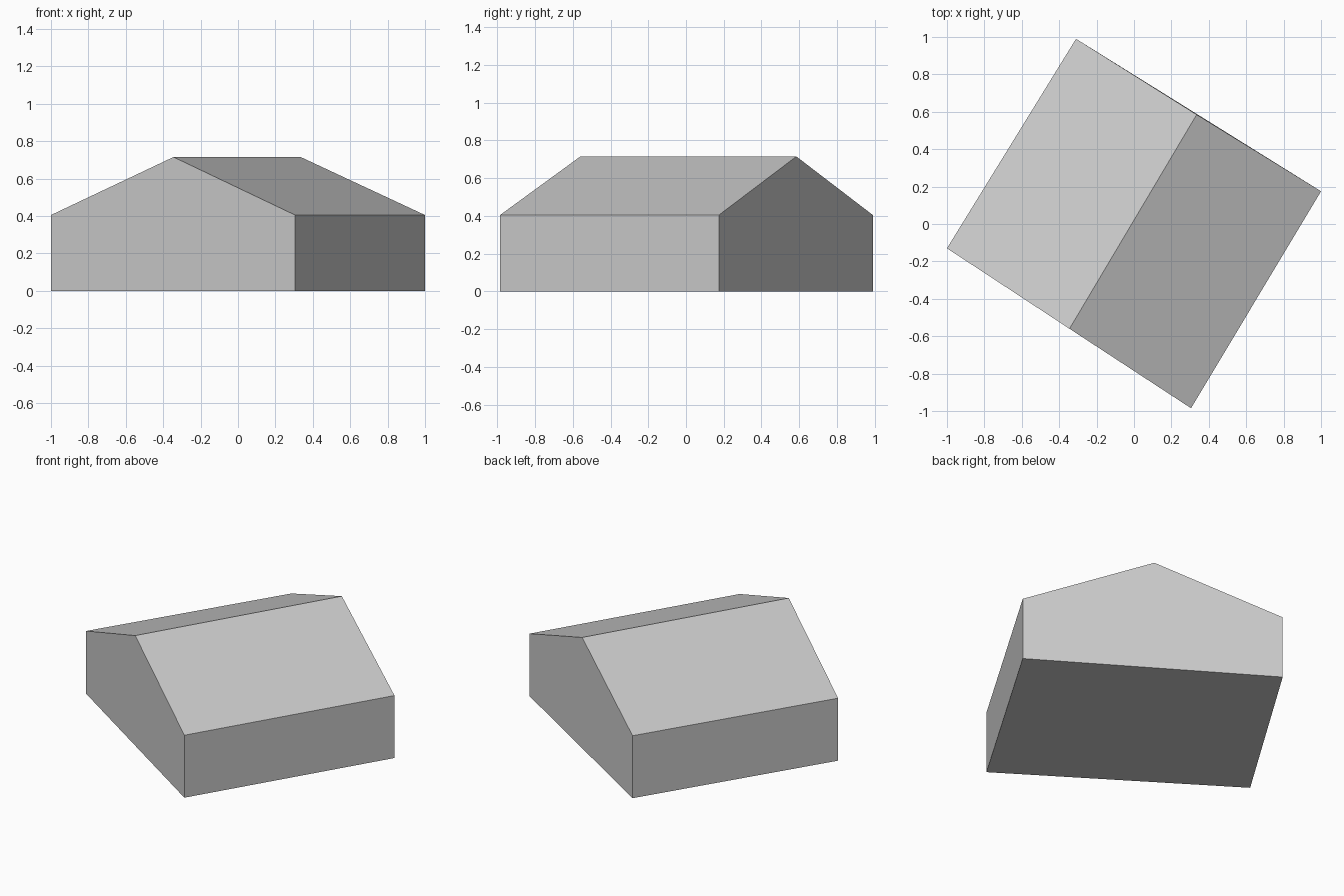
import bpy
import bmesh
from mathutils import Vector

# Remove the default cube
cube = bpy.data.objects.get("Cube")
if cube:
    bpy.data.objects.remove(cube, do_unlink=True)

EAVE, RIDGE = 0.405, 0.715

# Single plain grey finish
grey = bpy.data.materials.new("plain_grey")
grey.use_nodes = True
colour = (0.6, 0.6, 0.6, 1.0)
grey.diffuse_color = colour
grey.node_tree.nodes["Principled BSDF"].inputs["Base Color"].default_value = colour


def gable(left, right, peak):
    """Five-point end wall: two base corners, two eaves and the peak."""
    return [Vector(p) for p in ((*left, 0), (*right, 0), (*right, EAVE),
                                (*peak, RIDGE), (*left, EAVE))]


# Gabled body: front and back end walls joined by floor, walls and roof slopes
front = gable((-1.0, -0.13), (0.305, -0.985), (-0.345, -0.56))
back = gable((-0.31, 0.99), (1.0, 0.175), (0.335, 0.585))
bm = bmesh.new()
a = [bm.verts.new(p) for p in front]
b = [bm.verts.new(p) for p in back]
bm.faces.new(a)
bm.faces.new(b[::-1])
for i in range(len(a)):
    j = (i + 1) % len(a)
    bm.faces.new((a[j], a[i], b[i], b[j]))
bmesh.ops.recalc_face_normals(bm, faces=bm.faces)

mesh = bpy.data.meshes.new("gabled_building")
bm.to_mesh(mesh)
bm.free()
mesh.materials.append(grey)
building = bpy.data.objects.new("gabled_building", mesh)
bpy.context.collection.objects.link(building)
